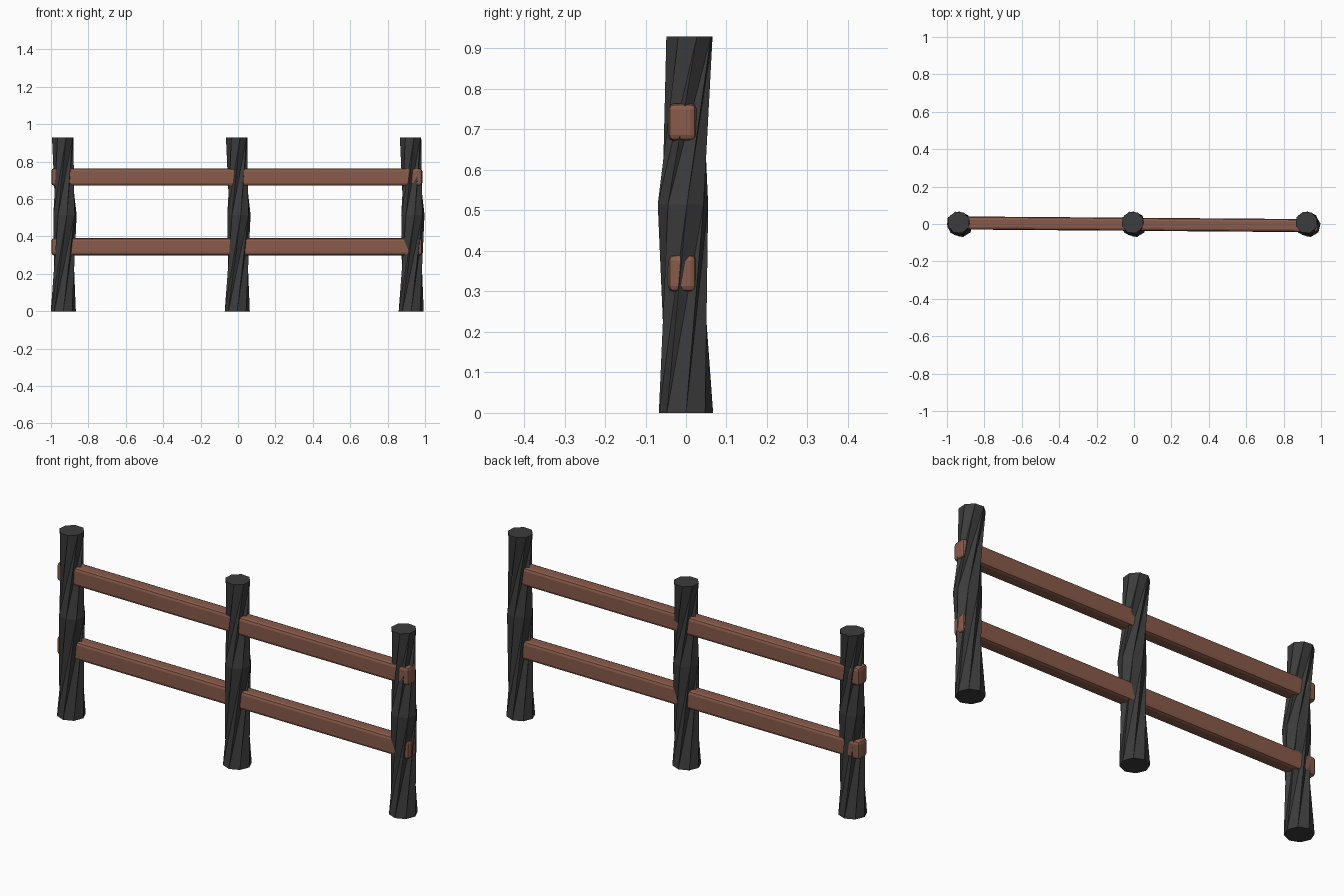
import bpy, bmesh, math

if "Cube" in bpy.data.objects:
    bpy.data.objects.remove(bpy.data.objects["Cube"])


def material(name, rgb):
    m = bpy.data.materials.new(name)
    m.diffuse_color = (*rgb, 1.0)
    m.use_nodes = True
    m.node_tree.nodes["Principled BSDF"].inputs["Base Color"].default_value = m.diffuse_color
    return m


POST_MAT = material("charcoal_wood", (0.045, 0.045, 0.045))
RAIL_MAT = material("reddish_brown_wood", (0.25, 0.105, 0.068))


def add_object(name, bm, mat):
    bmesh.ops.recalc_face_normals(bm, faces=bm.faces)
    me = bpy.data.meshes.new(name)
    bm.to_mesh(me)
    bm.free()
    me.materials.append(mat)
    ob = bpy.data.objects.new(name, me)
    bpy.context.collection.objects.link(ob)
    return ob


# Posts: twisted octagonal logs; each ring is (x, y, z, radius, twist in degrees)
RINGS = [(-0.004, 0.0, 0.0, 0.067, 0),
         (0.005, -0.0075, 0.515, 0.063, 54),
         (-0.0075, 0.0085, 0.93, 0.060, 108)]
SIDES = 8


def post(name, x):
    bm = bmesh.new()
    loops = []
    for cx, cy, z, r, twist in RINGS:
        angles = [math.radians(twist + 360 * i / SIDES) for i in range(SIDES)]
        loops.append([bm.verts.new((cx + r * math.cos(a), cy + r * math.sin(a), z))
                      for a in angles])
    # Inward creased triangles between neighbouring rings
    for low, high in zip(loops, loops[1:]):
        for i in range(SIDES):
            j = (i + 1) % SIDES
            bm.faces.new((low[i], low[j], high[j]))
            bm.faces.new((low[i], high[j], high[i]))
    bm.faces.new(loops[0][::-1])
    bm.faces.new(loops[-1])
    add_object(name, bm, POST_MAT).location.x = x


# Rails: long bars with rounded edges, turned slightly across the posts
def rail(name, z):
    bm = bmesh.new()
    bmesh.ops.create_cube(bm, size=1)
    for v in bm.verts:
        v.co.x *= 1.983
        v.co.y *= 0.070
        v.co.z *= 0.093
    bmesh.ops.bevel(bm, geom=bm.edges[:], offset=0.015, segments=2,
                    profile=0.5, affect='EDGES')
    ob = add_object(name, bm, RAIL_MAT)
    ob.location = (-0.0065, -0.0015, z)
    ob.rotation_euler.z = -0.0077


for label, px in (("left", -0.93), ("middle", 0.0), ("right", 0.93)):
    post(label + "_post", px)
rail("upper_rail", 0.718)
rail("lower_rail", 0.345)
